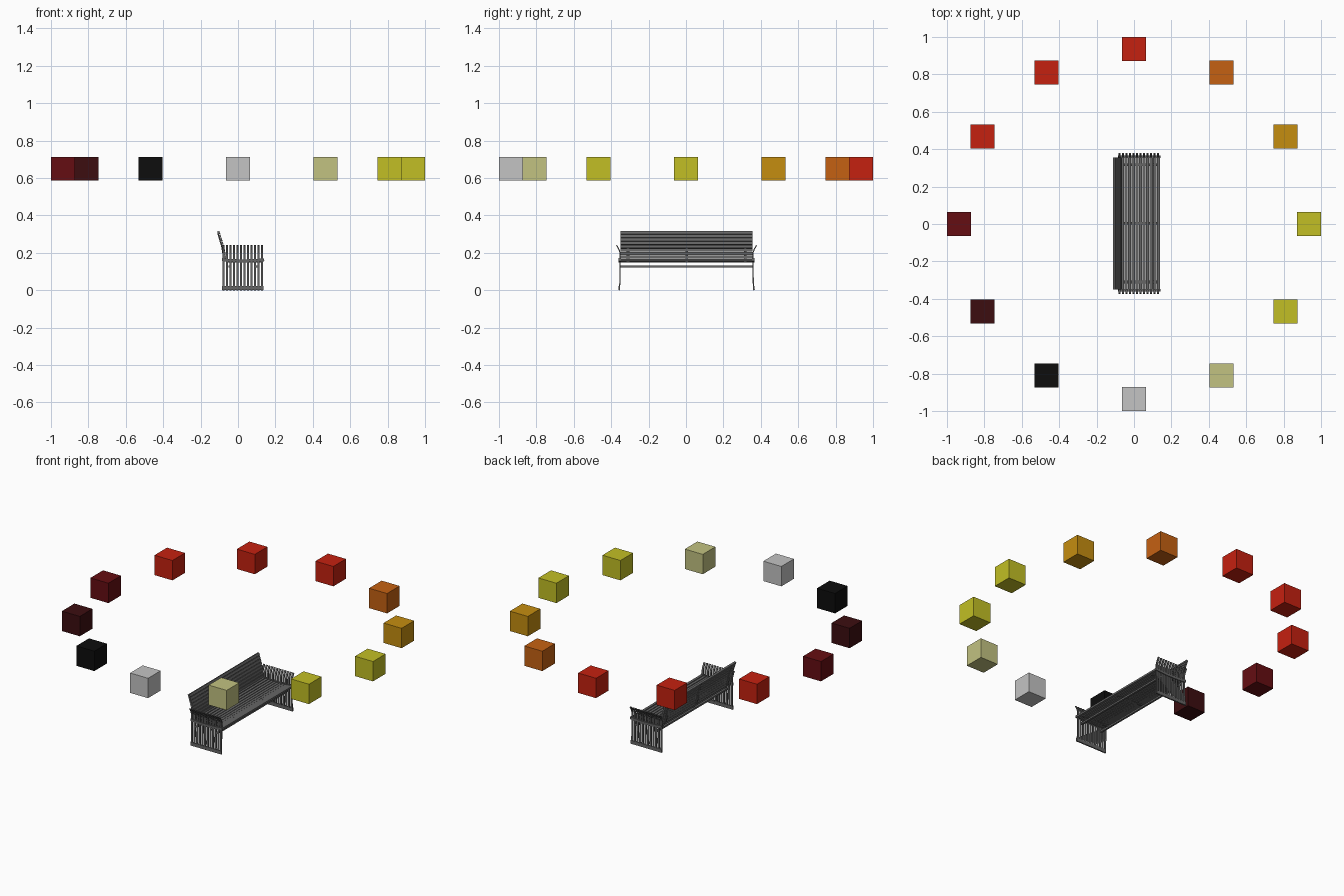
import bpy, bmesh, math
from mathutils import Vector

if "Cube" in bpy.data.objects:
    bpy.data.objects.remove(bpy.data.objects["Cube"], do_unlink=True)


def material(name, color):
    m = bpy.data.materials.new(name)
    m.use_nodes = True
    m.diffuse_color = (*color, 1)
    m.node_tree.nodes["Principled BSDF"].inputs["Base Color"].default_value = (*color, 1)
    return m


RED = material("red", (0.56, 0.015, 0.005))
ORANGE = material("orange", (0.56, 0.12, 0.006))
AMBER = material("amber", (0.56, 0.27, 0.005))
YELLOW = material("yellow", (0.54, 0.52, 0.018))
PALE = material("pale yellow", (0.54, 0.54, 0.22))
GREY = material("light grey", (0.55, 0.55, 0.55))
BLACK = material("black", (0.004, 0.004, 0.004))
MAROON = material("maroon", (0.045, 0.004, 0.005))
DARK_RED = material("dark red", (0.13, 0.004, 0.006))
IRON = material("dark iron", (0.13, 0.13, 0.13))


def finish(name, bm, mat):
    bmesh.ops.recalc_face_normals(bm, faces=bm.faces)
    mesh = bpy.data.meshes.new(name)
    bm.to_mesh(mesh)
    bm.free()
    mesh.materials.append(mat)
    ob = bpy.data.objects.new(name, mesh)
    bpy.context.collection.objects.link(ob)
    return ob


def box(name, center, size, mat, tilt=0):
    bm = bmesh.new()
    bmesh.ops.create_cube(bm, size=1)
    bmesh.ops.scale(bm, vec=size, verts=bm.verts)
    ob = finish(name, bm, mat)
    ob.location = center
    ob.rotation_euler.y = tilt
    return ob


def strip(name, path, across, width, thick, mat):
    """Sweep a rectangle along a path lying in a plane perpendicular to across."""
    bm = bmesh.new()
    across = Vector(across)
    pts = [Vector(p) for p in path]
    rings = []
    for i, p in enumerate(pts):
        t = (pts[min(i + 1, len(pts) - 1)] - pts[max(i - 1, 0)]).normalized()
        n = t.cross(across) * thick / 2
        w = across * width / 2
        rings.append([bm.verts.new(p + a) for a in (w + n, w - n, -w - n, -w + n)])
    for a, b in zip(rings, rings[1:]):
        for k in range(4):
            bm.faces.new((a[k], a[(k + 1) % 4], b[(k + 1) % 4], b[k]))
    bm.faces.new(rings[0])
    bm.faces.new(rings[-1])
    return finish(name, bm, mat)


# Ring of floating cubes, clockwise from the rear
colors = [RED, ORANGE, AMBER, YELLOW, YELLOW, PALE, GREY, BLACK, MAROON, DARK_RED, RED, RED]
for i, mat in enumerate(colors):
    a = math.radians(90 - 30 * i)
    box("ring_cube", (0.936 * math.cos(a), 0.936 * math.sin(a), 0.649), (0.127,) * 3, mat)

# Bench seat slats
MID, LENGTH = 0.003, 0.705
for i in range(11):
    x = -0.062 + 0.0193 * i
    z = 0.154 + 0.008 * abs(i / 5 - 1) ** 2
    box("seat_slat", (x, MID, z), (0.0165, LENGTH, 0.012), IRON)

# Bench back slats, following the reclining curve
for i in range(8):
    t = i / 7
    x = -0.070 - 0.033 * t ** 1.3
    box("back_slat", (x, MID, 0.178 + 0.129 * t), (0.012, LENGTH, 0.0165), IRON, -0.1 - 0.3 * t)

# Curved brackets tying the slats together
for y in (-0.31, MID, 0.316):
    path = [(0.13, y, 0.15), (-0.06, y, 0.15), (-0.078, y, 0.178), (-0.086, y, 0.23), (-0.108, y, 0.305)]
    strip("slat_bracket", path, (0, 1, 0), 0.014, 0.006, IRON)

# Stretchers below the seat
for x in (-0.045, 0.1):
    box("stretcher", (x, MID, 0.126), (0.012, LENGTH + 0.01, 0.011), IRON)

# End frames: flared vertical bars with rails
for side in (-1, 1):
    for i in range(12):
        x = -0.078 + 0.0187 * i
        profile = [(0.362, 0), (0.357, 0.03), (0.355, 0.13), (0.355, 0.2), (0.361, 0.217), (0.374, 0.24)]
        path = [(x, MID + side * y, z) for y, z in profile]
        strip("end_bar", path, (1, 0, 0), 0.0115, 0.006, IRON)
    box("foot_rail", (0.025, MID + side * 0.360, 0.011), (0.22, 0.008, 0.022), IRON)
    rail = [(-0.085 + 0.0225 * k, MID + side * 0.357, 0.157 + 0.006 * (k / 5 - 1) ** 2) for k in range(11)]
    strip("seat_rail", rail, (0, 1, 0), 0.012, 0.016, IRON)
